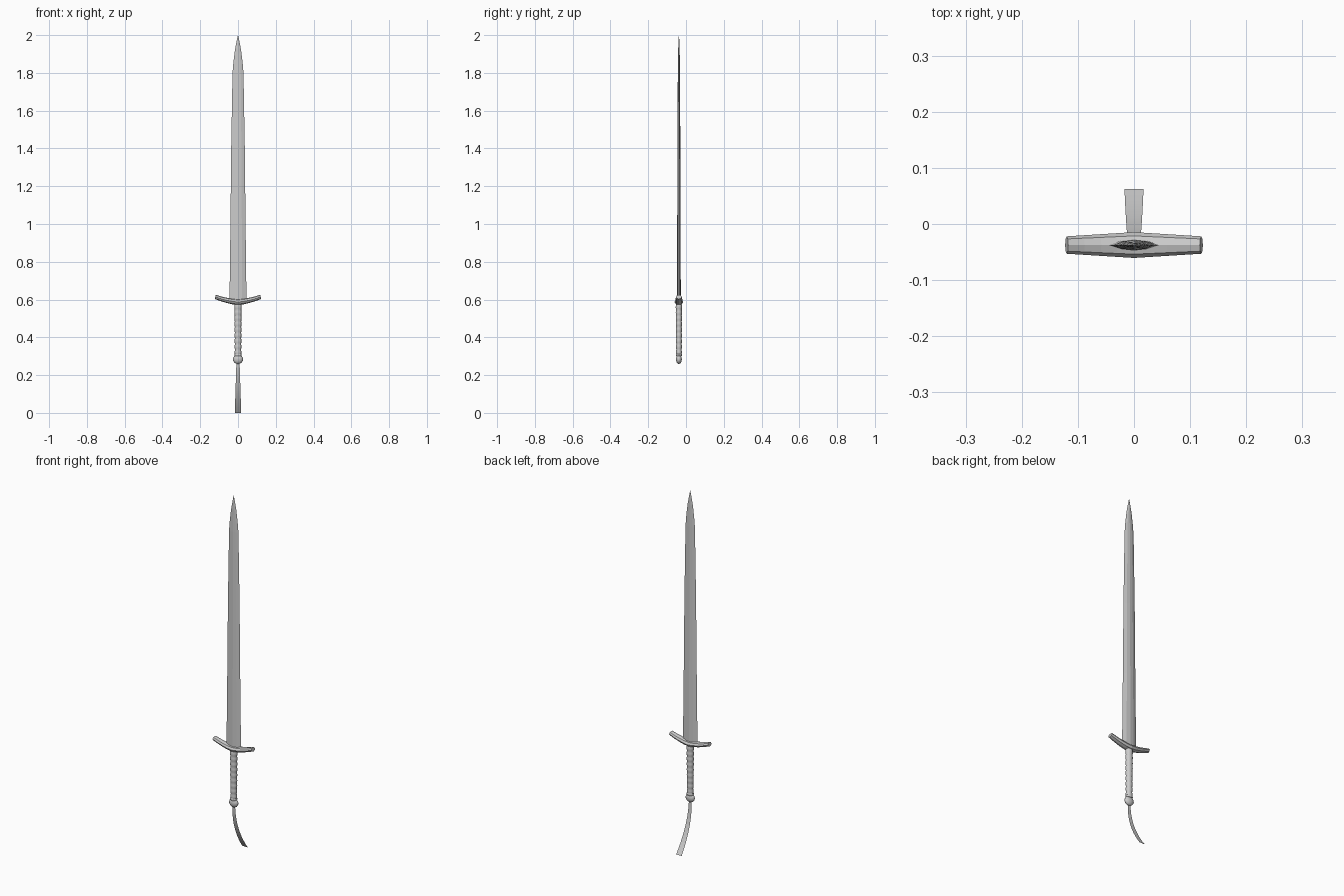
import bpy, bmesh, math

if "Cube" in bpy.data.objects:
    bpy.data.objects.remove(bpy.data.objects["Cube"])

CY = -0.0375  # depth of the sword's axis


def loft(name, rings, smooth=None):
    """Skin a list of equal-sized point rings and cap both ends."""
    bm = bmesh.new()
    loops = [[bm.verts.new(p) for p in ring] for ring in rings]
    n = len(loops[0])
    for a, b in zip(loops, loops[1:]):
        for i in range(n):
            j = (i + 1) % n
            bm.faces.new((a[i], a[j], b[j], b[i]))
    bm.faces.new(loops[0][::-1])
    bm.faces.new(loops[-1])
    bmesh.ops.remove_doubles(bm, verts=bm.verts, dist=1e-5)
    bmesh.ops.recalc_face_normals(bm, faces=bm.faces)
    return finish(name, bm, smooth)


def finish(name, bm, smooth=None):
    mesh = bpy.data.meshes.new(name)
    bm.to_mesh(mesh)
    bm.free()
    ob = bpy.data.objects.new(name, mesh)
    bpy.context.collection.objects.link(ob)
    if smooth:
        bpy.ops.object.select_all(action='DESELECT')
        ob.select_set(True)
        bpy.context.view_layer.objects.active = ob
        bpy.ops.object.shade_smooth_by_angle(angle=math.radians(smooth))
    return ob


def ellipse(z, rx, ry, n=12):
    return [(rx * math.cos(2 * math.pi * i / n),
             CY + ry * math.sin(2 * math.pi * i / n), z) for i in range(n)]


# Blade: ridged section, tapering to a curved point
section = [(1, 0), (.5, .75), (0, 1), (-.5, .75),
           (-1, 0), (-.5, -.75), (0, -1), (.5, -.75)]
profile = [(0.585, .045, .010), (1.0, .040, .009), (1.4, .036, .0075),
           (1.8, .029, .006), (1.86, .024, .005), (1.92, .0165, .004),
           (1.97, .007, .0025), (2.0, .0004, .0004)]
loft("blade", [[(x * w, CY + y * t, z) for x, y in section]
               for z, w, t in profile])

# Crossguard: octagonal bar, thick in the middle and swept up at the ends
rings = []
for k in range(-4, 5):
    u = k / 4
    ry = .023 - .0075 * abs(u)
    rz = .016 - .005 * abs(u)
    zc = .587 + .027 * abs(u) ** 1.6
    rings.append([(.12 * u - .25 * rz * u * math.sin(a), CY + ry * math.cos(a),
                   zc + rz * math.sin(a))
                  for a in (i * math.pi / 4 for i in range(8))])
loft("crossguard", rings)

# Grip: stack of shallow swellings
rings = []
RIDGES = 9
for k in range(RIDGES * 4 + 1):
    t = k / (RIDGES * 4)
    bulge = .0025 * abs(math.sin(math.pi * RIDGES * t))
    r = .0155 + .002 * t + bulge
    rings.append(ellipse(.305 + .27 * t, r, r * .86))
loft("grip", rings, 40)

# Pommel: flattened ball with a small collar
rings = []
for k in range(9):
    a = -math.pi / 2 + math.pi * k / 8
    c = max(math.cos(a), .05)
    rings.append(ellipse(.284 + .025 * math.sin(a), .027 * c, .0155 * c, 16))
loft("pommel", rings, 40)
loft("pommel_collar", [ellipse(.300, .017, .015), ellipse(.304, .0195, .0165),
                       ellipse(.309, .0195, .0165), ellipse(.313, .017, .015)])

# Ribbon: thin strip curling backwards to the ground
bm = bmesh.new()
rows = []
for k in range(11):
    t = k / 10
    w = .0085 + .0085 * t
    y, z = CY + .1 * t ** 2, .265 * (1 - t)
    rows.append([bm.verts.new((x, y, z)) for x in (-w, w)])
for a, b in zip(rows, rows[1:]):
    bm.faces.new((a[0], b[0], b[1], a[1]))
finish("ribbon", bm, 40)
